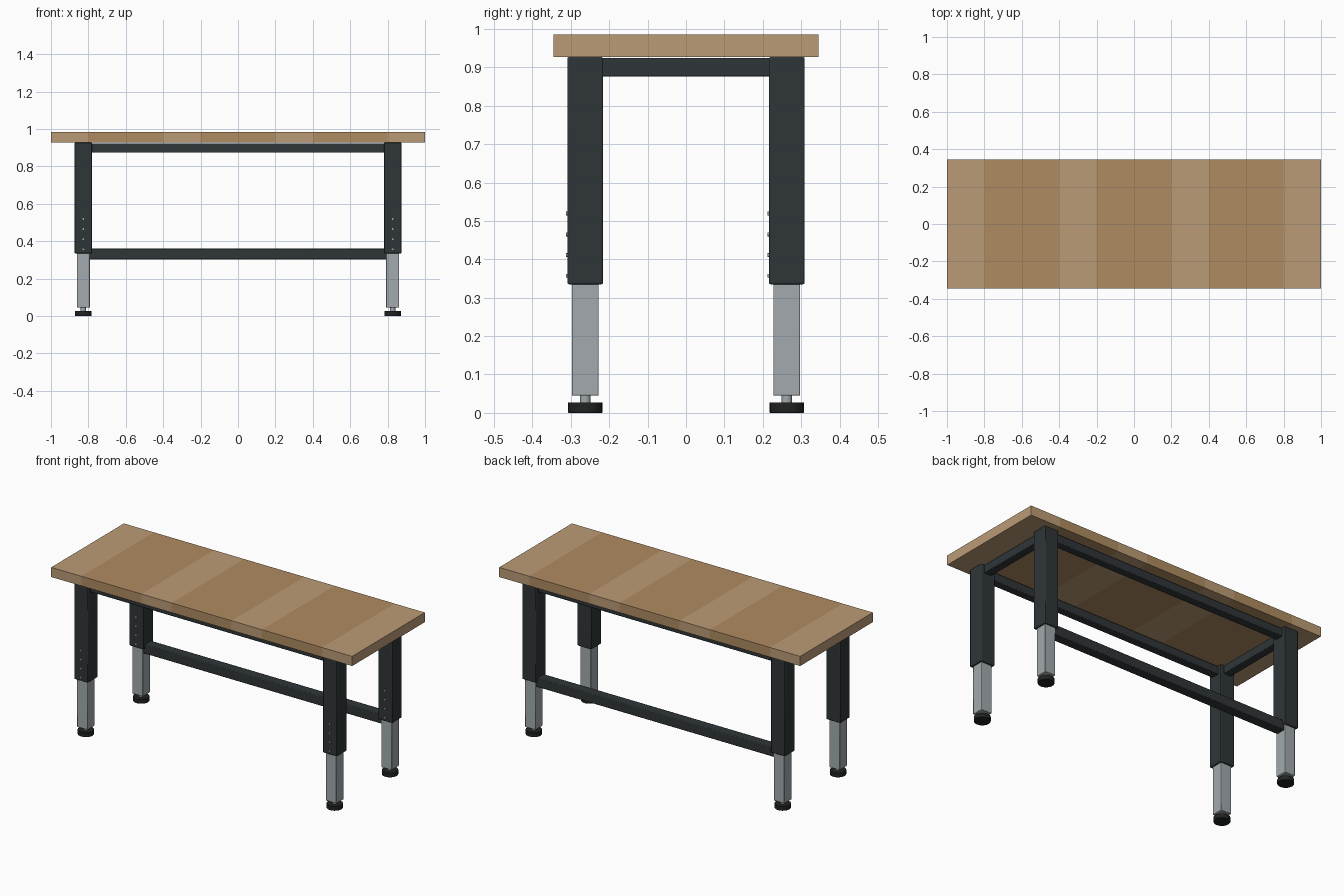
import bpy, math

if "Cube" in bpy.data.objects:
    bpy.data.objects.remove(bpy.data.objects["Cube"])

def mat(name, r, g, b):
    m = bpy.data.materials.new(name)
    m.diffuse_color = (r, g, b, 1)
    m.use_nodes = True
    m.node_tree.nodes["Principled BSDF"].inputs["Base Color"].default_value = m.diffuse_color
    return m

WOOD_A = mat("light_wood", 0.50, 0.33, 0.18)
WOOD_B = mat("dark_wood", 0.43, 0.26, 0.12)
STEEL = mat("painted_steel", 0.028, 0.036, 0.039)
ZINC = mat("zinc", 0.36, 0.40, 0.42)
RUBBER = mat("rubber", 0.015, 0.016, 0.016)

def finish(name, m, bevel=0.0):
    o = bpy.context.object
    o.name = name
    o.data.materials.append(m)
    if bevel:
        b = o.modifiers.new("bevel", 'BEVEL')
        b.width = bevel
        b.segments = 2
        b.limit_method = 'ANGLE'
        bpy.ops.object.shade_smooth_by_angle(angle=math.radians(30))
    return o

def box(name, lo, hi, m, bevel=0.0):
    bpy.ops.mesh.primitive_cube_add(size=1, location=[(a + b) / 2 for a, b in zip(lo, hi)])
    bpy.context.object.scale = [b - a for a, b in zip(lo, hi)]
    bpy.ops.object.transform_apply(location=False, rotation=False, scale=True)
    return finish(name, m, bevel)

def cyl(name, center, r, h, m, verts=24, rot=(0, 0, 0), bevel=0.0):
    bpy.ops.mesh.primitive_cylinder_add(vertices=verts, radius=r, depth=h, location=center, rotation=rot)
    bpy.ops.object.shade_smooth_by_angle(angle=math.radians(30))
    return finish(name, m, bevel)

LX, LY = 0.827, 0.2625   # leg centres
TOP = 0.927              # underside of the worktop

# Worktop planks
for i in range(10):
    x = -1 + 0.2 * i
    box(f"top_plank_{i + 1}", (x, -0.345, TOP), (x + 0.2, 0.345, 0.985),
        WOOD_A if i % 3 == 0 else WOOD_B)

# Telescopic legs
for sx, side in ((-1, "left"), (1, "right")):
    for sy, end in ((-1, "front"), (1, "back")):
        x, y, tag = sx * LX, sy * LY, f"{end}_{side}"
        w, n = 0.0465, 0.035
        box(f"outer_leg_{tag}", (x - w, y - w, 0.335), (x + w, y + w, TOP), STEEL, 0.004)
        box(f"inner_leg_{tag}", (x - n, y - n, 0.045), (x + n, y + n, 0.37), ZINC, 0.003)
        cyl(f"foot_stem_{tag}", (x, y, 0.037), 0.014, 0.03, ZINC, 16)
        cyl(f"foot_{tag}", (x, y, 0.0135), 0.045, 0.027, RUBBER, 24, bevel=0.002)
        # Height adjustment pins on the front face
        for k in range(4):
            cyl(f"height_pin_{tag}_{k + 1}", (x, y - w - 0.001, 0.357 + 0.054 * k),
                0.005, 0.006, ZINC, 12, (math.pi / 2, 0, 0))

# Upper frame: long rails and end rails
for s, end in ((-1, "front"), (1, "back")):
    y = s * LY
    box(f"long_rail_{end}", (-0.79, y - 0.025, 0.873), (0.79, y + 0.025, 0.922), STEEL, 0.004)
for s, side in ((-1, "left"), (1, "right")):
    x = s * LX
    box(f"end_rail_{side}", (x - 0.025, -0.225, 0.876), (x + 0.025, 0.225, 0.925), STEEL, 0.004)

# Rear stretcher between the back legs
box("rear_stretcher", (-0.795, LY - 0.03, 0.303), (0.795, LY + 0.03, 0.36), STEEL, 0.004)
